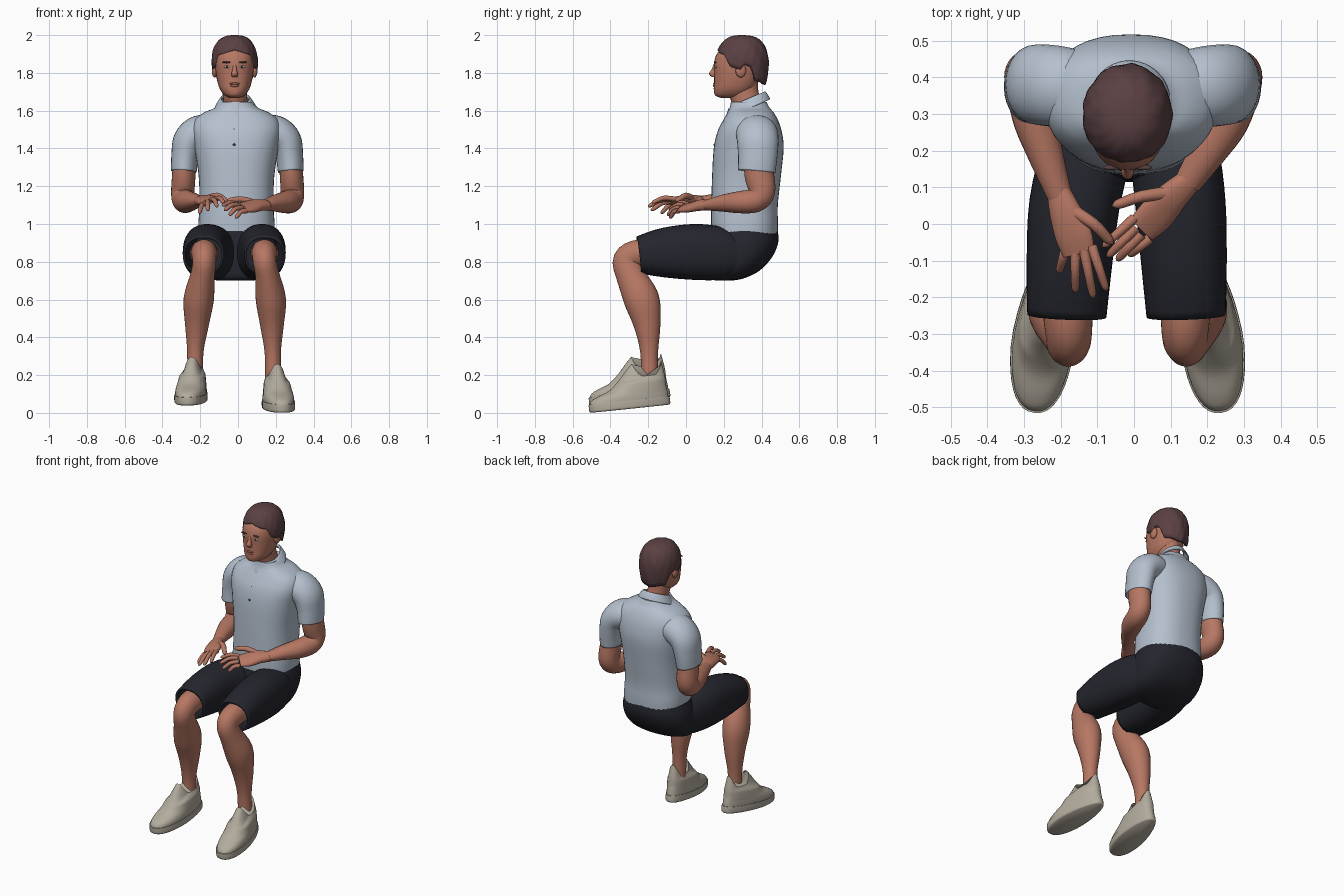
import bpy, math
from mathutils import Vector, Matrix


def material(name, rgb):
    m = bpy.data.materials.new(name)
    m.diffuse_color = (*rgb, 1)
    return m


SKIN = material("skin", (0.47, 0.185, 0.125))
HAIR = material("hair", (0.105, 0.052, 0.056))
SHIRT = material("shirt", (0.46, 0.53, 0.62))
SHORTS = material("shorts", (0.018, 0.019, 0.027))
SHOE = material("shoe", (0.45, 0.41, 0.34))
LIP = material("lips", (0.36, 0.12, 0.09))
WHITE = material("eye white", (0.6, 0.55, 0.5))
DARK = material("dark detail", (0.05, 0.04, 0.045))


def make(name, verts, faces, mat, shell=0):
    me = bpy.data.meshes.new(name)
    me.from_pydata([tuple(v) for v in verts], [], faces)
    me.materials.append(mat)
    me.shade_smooth()
    me.set_sharp_from_angle(angle=math.radians(50))
    ob = bpy.data.objects.new(name, me)
    bpy.context.collection.objects.link(ob)
    if shell:
        mod = ob.modifiers.new("thickness", "SOLIDIFY")
        mod.thickness = shell
        mod.offset = -1
    return ob


def spline(rows, sub):
    out = []
    for i in range(len(rows) - 1):
        p0, p1, p2, p3 = (rows[max(0, min(len(rows) - 1, i + k))] for k in (-1, 0, 1, 2))
        for s in range(sub):
            t = s / sub
            out.append([0.5 * (2 * b + (c - a) * t + (2 * a - 5 * b + 4 * c - d) * t * t
                               + (3 * b - a - 3 * c + d) * t ** 3)
                        for a, b, c, d in zip(p0, p1, p2, p3)])
    out.append(list(rows[-1]))
    return out


def tube(name, rows, mat, ref=(1, 0, 0), axis=None, p=2.0, n=28, sub=4,
         cap=(True, True), shell=0, edit=None):
    """Loft through rings (x, y, z, half size along ref, half size across)."""
    rings = spline(rows, sub)
    cen = [Vector(r[:3]) for r in rings]
    verts, faces = [], []
    for i, r in enumerate(rings):
        t = Vector(axis) if axis else (cen[min(i + 1, len(cen) - 1)] - cen[max(i - 1, 0)]).normalized()
        s = Vector(ref)
        s = (s - t * s.dot(t)).normalized()
        b = t.cross(s)
        for j in range(n):
            c, d = math.cos(2 * math.pi * j / n), math.sin(2 * math.pi * j / n)
            u = math.copysign(abs(c) ** (2 / p), c) * max(r[3], 0.001)
            w = math.copysign(abs(d) ** (2 / p), d) * max(r[4], 0.001)
            verts.append(cen[i] + s * u + b * w)
    for i in range(len(rings) - 1):
        for j in range(n):
            k = (j + 1) % n
            faces.append((i * n + j, i * n + k, (i + 1) * n + k, (i + 1) * n + j))
    if cap[0]:
        faces.append(tuple(range(n - 1, -1, -1)))
    if cap[1]:
        faces.append(tuple(range((len(rings) - 1) * n, len(rings) * n)))
    if edit:
        verts = [edit(v) for v in verts]
    return make(name, verts, faces, mat, shell)


def blob(name, loc, size, mat):
    x, y, z = loc
    rows = [(x, y, z + size[2] * math.sin(a), size[0] * math.cos(a), size[1] * math.cos(a))
            for a in [math.radians(-90 + 22.5 * k) for k in range(9)]]
    return tube(name, rows, mat, axis=(0, 0, 1), n=16, sub=1)


Z = (0, 0, 1)
HX = -0.018  # head centre line

# head and neck: (z, front y, back y, half width)
head = [(1.668, .185, .27, .025), (1.68, .155, .32, .052), (1.71, .147, .355, .076),
        (1.75, .149, .38, .09), (1.80, .149, .395, .099), (1.85, .148, .41, .103),
        (1.90, .163, .41, .1), (1.94, .2, .39, .08), (1.975, .26, .33, .03)]
tube("head", [(HX, (f + b) / 2, z, w, (b - f) / 2) for z, f, b, w in head], SKIN, axis=Z, p=2.25, n=36)
tube("neck", [(-.01, .345, 1.56, .07, .078), (-.012, .325, 1.63, .064, .074), (HX, .305, 1.70, .064, .078),
              (HX, .30, 1.76, .065, .08)], SKIN)
tube("nose", [(HX, .158, 1.85, .009, .01), (HX, .149, 1.82, .011, .013), (HX, .143, 1.795, .017, .021),
              (HX, .148, 1.778, .014, .012)], SKIN, axis=(0, 0, -1), n=16)
blob("upper_lip", (HX, .151, 1.743, ), (.028, .007, .006), LIP)
blob("lower_lip", (HX, .151, 1.732), (.023, .008, .007), LIP)
for s in (-1, 1):
    blob("ear", (HX + s * .106, .29, 1.812), (.015, .028, .037), SKIN)
    blob("eye", (HX + s * .04, .157, 1.832), (.017, .008, .007), WHITE)
    blob("iris", (HX + s * .04, .151, 1.832), (.006, .004, .006), DARK)
    blob("eyebrow", (HX + s * .043, .154, 1.856), (.024, .007, .005), HAIR)

# hair: cap whose lower edge follows the hairline, by angle from the front
LINE = [(0, 1.925), (25, 1.905), (48, 1.895), (62, 1.835), (85, 1.815), (95, 1.845),
        (112, 1.83), (125, 1.755), (180, 1.735)]


def hairline(deg):
    for (a, za), (b, zb) in zip(LINE, LINE[1:]):
        if deg <= b:
            return za + (zb - za) * (deg - a) / (b - a)
    return LINE[-1][1]


hv, hf, N, M = [], [], 72, 16
for i in range(M + 1):
    for j in range(N):
        d = j * 360 / N
        th = math.radians(d)
        z0 = hairline(min(d, 360 - d)) - 1.86
        lo = math.asin(z0 / (.14 if z0 > 0 else .22))
        lat = lo + (math.radians(89) - lo) * i / M
        r = math.cos(lat) ** .72
        r *= 1 + .014 * math.sin(9 * th + 5 * lat) + .008 * math.sin(17 * th - 7 * lat)
        hv.append((HX + .122 * r * math.sin(th), .298 - .139 * r * math.cos(th),
                   1.86 + (.14 if lat > 0 else .22) * math.sin(lat)))
for i in range(M):
    for j in range(N):
        k = (j + 1) % N
        hf.append((i * N + j, i * N + k, (i + 1) * N + k, (i + 1) * N + j))
hf.append(tuple(M * N + j for j in range(N)))
make("hair", hv, hf, HAIR, .018)

# shirt body: (z, centre y, half width, half depth)
body = [(.925, .31, .2, .175), (1.0, .31, .202, .177), (1.10, .31, .196, .176), (1.25, .32, .2, .182),
        (1.40, .332, .222, .185), (1.49, .337, .236, .17), (1.55, .342, .222, .145),
        (1.59, .342, .172, .122), (1.615, .337, .115, .106), (1.645, .332, .085, .094)]
tube("shirt_body", [(-.008, y, z, w, d) for z, y, w, d in body], SHIRT, axis=Z, p=2.4, n=40)


# collar: slanted flared band with two points at the front
def slant(v):
    a = abs(v.x - HX)
    drop = .03 * max(0, 1 - abs(a - .05) / .045) if v.y < .30 and v.z < 1.64 else 0
    pull = .022 * max(0, 1 - a / .03) if v.y < .30 and v.z < 1.64 else 0
    return Vector((v.x, v.y - drop * .4, v.z + (v.y - .33) * .42 - drop + pull))


tube("collar", [(-.012, .33, 1.612, .112, .116), (-.013, .33, 1.64, .096, .104), (-.014, .33, 1.665, .077, .088),
                (-.014, .33, 1.655, .07, .08)], SHIRT, axis=Z, n=48, cap=(False, False), shell=.006, edit=slant)
blob("upper_button", (-.02, .176, 1.50), (.008, .005, .006), DARK)
blob("lower_button", (-.02, .150, 1.42), (.008, .005, .006), DARK)

# sleeves
for s in (-1, 1):
    sl = [(.13, .37, 1.485, .10, .085), (.20, .375, 1.482, .11, .093), (.255, .38, 1.44, .11, .085),
          (.276, .38, 1.36, .104, .073), (.283, .374, 1.278, .099, .068)]
    tube("sleeve", [(s * x - .004, y, z, a, b) for x, y, z, a, b in sl], SHIRT, ref=(0, 1, 0),
         cap=(True, False), shell=.01, sub=6)

# arms, from shoulder to wrist
UPPER = [(.278, .38, 1.37, .06, .075), (.283, .388, 1.26, .062, .078), (.288, .402, 1.17, .062, .07),
         (.28, .365, 1.125, .064, .064)]
tube("left_arm", [(-x - .004, *r) for x, *r in UPPER] +
     [(-.268, .28, 1.12, .06, .058), (-.238, .18, 1.12, .047, .045), (-.202, .075, 1.12, .034, .028)], SKIN)
tube("right_arm", [(x, *r) for x, *r in UPPER] +
     [(.25, .28, 1.115, .062, .058), (.2, .195, 1.11, .05, .045), (.145, .11, 1.10, .037, .028)], SKIN)


# hands
def finger(name, pts, r):
    (a, m, e) = (Vector(q) for q in pts)
    tip = e + (e - m).normalized() * r * .6
    rows = [(*a, r * 1.1, r * 1.15), (*m, r, r), (*(m + (e - m) * .75), r * .9, r * .9),
            (*e, r * .65, r * .65), (*tip, .002, .002)]
    tube(name, rows, SKIN, ref=Z, n=12, sub=3)


def hand(side, palm, normal, knuckles, tips, thumb):
    tube(side + "_palm", palm, SKIN, ref=normal, p=2.3, n=24)
    for k, t in zip(knuckles, tips):
        m = (Vector(k) + Vector(t)) / 2 + Vector((0, 0, .014))
        finger(side + "_finger", (k, m, t), .0125)
    finger(side + "_thumb", thumb, .016)


hand("left", [(-.206, .09, 1.12, .027, .032), (-.188, .035, 1.125, .026, .044),
              (-.165, -.03, 1.125, .021, .052), (-.15, -.08, 1.12, .014, .045)], (-.3, 0, 1),
     [(-.115, -.06, 1.132), (-.136, -.072, 1.13), (-.16, -.07, 1.12), (-.183, -.055, 1.107)],
     [(-.077, -.175, 1.115), (-.112, -.195, 1.095), (-.16, -.18, 1.075), (-.204, -.128, 1.06)],
     [(-.165, .035, 1.135), (-.11, 0, 1.15), (-.064, -.048, 1.125)])
hand("right", [(.152, .118, 1.10, .027, .034), (.105, .075, 1.10, .026, .044),
               (.06, .025, 1.09, .021, .052), (.02, -.015, 1.085, .014, .045)], (.3, -.3, 1),
     [(.0, .015, 1.10), (.005, -.01, 1.098), (.02, -.028, 1.085), (.043, -.04, 1.068)],
     [(-.08, -.058, 1.10), (-.068, -.085, 1.075), (-.043, -.095, 1.05), (-.01, -.083, 1.035)],
     [(.095, .085, 1.11), (.02, .075, 1.13), (-.05, .052, 1.125)])

# shorts: seat and two legs
tube("shorts_seat", [(-.01, .31, .965, .203, .176), (-.012, .305, .90, .222, .183), (-.013, .285, .82, .225, .168),
                     (-.013, .25, .75, .205, .135), (-.013, .215, .712, .16, .09), (-.013, .2, .70, .08, .04)],
     SHORTS, axis=(0, 0, -1), p=2.3, n=36)
LEG = [(.32, .83, .10, .09), (.2, .842, .12, .137), (.05, .852, .123, .148), (-.12, .848, .116, .131),
       (-.25, .835, .108, .1)]
for name, xs in (("left", (-.11, -.13, -.163, -.177, -.183)), ("right", (.09, .11, .127, .137, .142))):
    tube(name + "_shorts_leg", [(x, *r) for x, r in zip(xs, LEG)], SHORTS, p=2.3, n=36,
         cap=(True, False), shell=.012)

# bare legs: thigh, knee, calf, ankle
SHIN = [(-.10, .845, .075, .07), (-.245, .845, .068, .073), (-.31, .808, .062, .076), (-.295, .73, .064, .076),
        (-.235, .60, .08, .094), (-.205, .46, .062, .07), (-.195, .32, .043, .047), (-.193, .17, .043, .045)]
for name, xs in (("left", (-.18, -.18, -.178, -.187, -.208, -.218, -.226, -.228)),
                 ("right", (.14, .14, .14, .155, .174, .18, .184, .187))):
    tube(name + "_leg", [(x, *r) for x, r in zip(xs, SHIN)], SKIN, n=32)


# shoes: low sole and an upper that dips at the sides of the ankle
def dip(v):
    z = v.z
    if z > .135:
        z = .135 + (z - .135) * (1 - .7 * min(1, abs(v.x) / .05) ** 2)
    return Vector((v.x * (1 - .22 * max(0, min(1, (v.y + .02) / .2))), v.y, z))


SOLE = [(0, 0, .08, .21), (0, .008, .086, .2175), (0, .03, .087, .2175), (0, .044, .086, .216)]
TOP = [(0, .044, .082, .211), (.006, .062, .082, .204), (.022, .08, .08, .186), (.052, .105, .077, .153),
       (.078, .15, .071, .126), (.097, .2, .061, .1), (.112, .235, .054, .079)]
for name, x, lift, turn in (("left", -.245, .038, -7), ("right", .21, 0, 7)):
    for part, rows in (("sole", SOLE), ("shoe", TOP)):
        ob = tube(name + "_" + part, [(0, y, z, a, b) for y, z, a, b in rows], SHOE, axis=Z, p=2.35, n=40, edit=dip)
        ob.data.transform(Matrix.Translation((x, -.297, .0225 + lift)) @ Matrix.Rotation(math.radians(turn), 4, "Z")
                          @ Matrix.Rotation(math.radians(5.9), 4, "X"))
